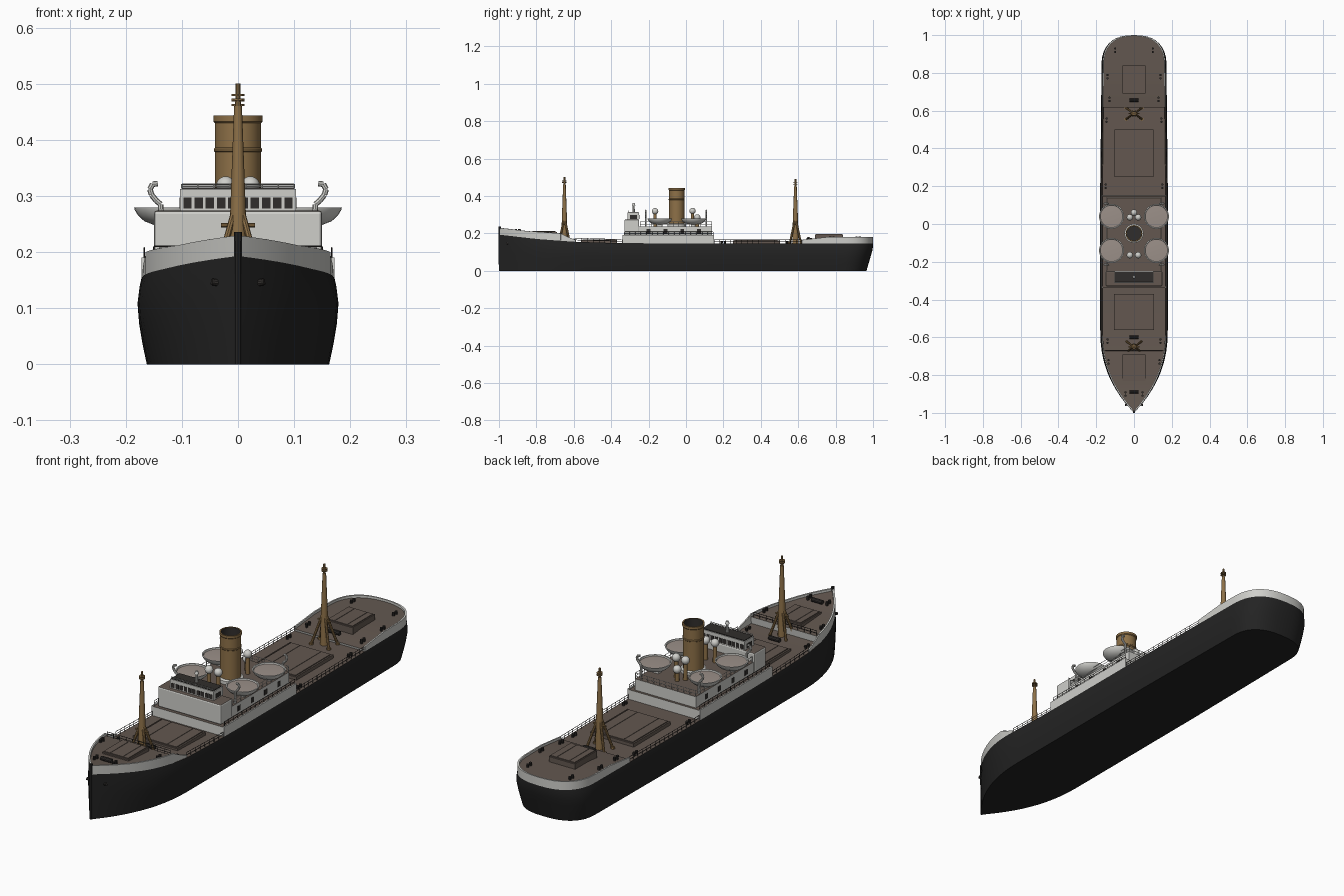
import bpy, bmesh, math
from mathutils import Vector, Matrix

if "Cube" in bpy.data.objects:
    bpy.data.objects.remove(bpy.data.objects["Cube"])


def mat(name, r, g, b):
    m = bpy.data.materials.new(name)
    m.diffuse_color = (r, g, b, 1)
    m.use_nodes = True
    m.node_tree.nodes["Principled BSDF"].inputs["Base Color"].default_value = m.diffuse_color
    return m


BLACK = mat("hull_black", .017, .017, .017)
WHITE = mat("paint_white", .62, .62, .59)
DECK = mat("deck_brown", .125, .097, .08)
BUFF = mat("buff", .27, .165, .065)
COVER = mat("boat_cover", .33, .28, .25)
DARK = mat("dark_metal", .03, .027, .025)


def finish(name, bm, mats, smooth=True):
    bmesh.ops.remove_doubles(bm, verts=bm.verts, dist=1e-5)
    bmesh.ops.recalc_face_normals(bm, faces=bm.faces)
    me = bpy.data.meshes.new(name)
    bm.to_mesh(me)
    bm.free()
    ob = bpy.data.objects.new(name, me)
    bpy.context.collection.objects.link(ob)
    for m in mats:
        me.materials.append(m)
    if smooth:
        bpy.context.view_layer.objects.active = ob
        ob.select_set(True)
        bpy.ops.object.shade_smooth_by_angle(angle=math.radians(35))
        ob.select_set(False)
    return ob


def add_box(bm, x0, x1, y0, y1, z0, z1):
    M = Matrix.Translation(((x0 + x1) / 2, (y0 + y1) / 2, (z0 + z1) / 2)) @ Matrix.Diagonal((x1 - x0, y1 - y0, z1 - z0, 1))
    return bmesh.ops.create_cube(bm, size=1, matrix=M)['verts']


def box(name, m, *dims, top=None):
    bm = bmesh.new()
    add_box(bm, *dims)
    if top:
        for f in bm.faces:
            f.material_index = int(f.calc_center_median().z > dims[5] - 1e-4)
    return finish(name, bm, [m, top] if top else [m], False)


def rod(bm, a, b, r1, r2=None, n=6):
    a, b = Vector(a), Vector(b)
    d = b - a
    M = Matrix.Translation((a + b) / 2) @ d.to_track_quat('Z', 'Y').to_matrix().to_4x4()
    bmesh.ops.create_cone(bm, cap_ends=True, segments=n, radius1=r1, radius2=r1 if r2 is None else r2,
                          depth=d.length, matrix=M)


def lathe(name, profile, m, loc, n=28, mats=None, rule=None):
    bm = bmesh.new()
    rings = [[bm.verts.new((r * math.cos(2 * math.pi * i / n) + loc[0], r * math.sin(2 * math.pi * i / n) + loc[1], z))
              for i in range(n)] for r, z in profile]
    for k, (p, q) in enumerate(zip(rings, rings[1:])):
        for i in range(n):
            f = bm.faces.new((p[i], p[(i + 1) % n], q[(i + 1) % n], q[i]))
            f.material_index = rule(k) if rule else 0
    return finish(name, bm, mats or [m])


# Hull plan outline and sheer
def width(y):
    if y < -.55:
        return .172 * (1 - (1 - max(0, (y + 1) / .45)) ** 2.4)
    if y > .84:
        return .165 * max(0, 1 - ((y - .84) / .16) ** 2.5) ** .4
    return .172 if y < .2 else .172 - .007 * (y - .2) / .64


def lerp_table(t, y):
    for (a, p), (b, q) in zip(t, t[1:]):
        if y <= b:
            return p + (q - p) * (y - a) / (b - a)
    return t[-1][1]


def sheer(y):
    return lerp_table([(-1, .193), (-.8, .17), (-.6, .155), (-.34, .147), (1, .145)], y)


YS = ([-1 + .45 * (i / 14) ** 1.3 for i in range(15)] + [-.4, -.2, 0, .2, .4, .6, .75]
      + [.84 + .16 * math.sin(k * math.pi / 20) for k in range(11)])


def loft(name, y0, y1, ring, mats, seg_mat):
    ys = [y0] + [y for y in YS if y0 + 1e-4 < y < y1 - 1e-4] + [y1]
    bm = bmesh.new()
    rings = [[bm.verts.new(p) for p in ring(y)] for y in ys]
    n = len(rings[0])
    for p, q in zip(rings, rings[1:]):
        for i in range(n):
            f = bm.faces.new((p[i], p[(i + 1) % n], q[(i + 1) % n], q[i]))
            f.material_index = seg_mat.get(i, 0)
    for y, r in ((y0, rings[0]), (y1, rings[-1])):
        if width(y) > .001:
            bm.faces.new(r)
    return finish(name, bm, mats)


def mirrored(half):
    return half + [(-x, y, z) for x, y, z in reversed(half)]


def hull_ring(y):
    half = []
    for t, k in ((0, .945), (.25, .99), (.5, 1.025), (.72, 1.04), (.9, 1.02), (1, 1)):
        z = sheer(y) * t
        s = max(0, (y - .6) / .4) ** 2 * max(0, 1 - z / .12)
        half.append((width(y) * k, y - .035 * s, z))
    return mirrored(half)


loft("hull", -1, 1, hull_ring, [BLACK, DECK], {5: 1})


# Raised hull sections: white sides, rim and a sunken deck
def tier(name, y0, y1, top, drop):
    def ring(y):
        w, wi, t = width(y), max(0, width(y) - .006), top(y)
        return mirrored([(w, y, sheer(y) - .002), (w, y, t), (wi, y * .995, t), (wi, y * .995, t - drop)])
    loft(name, y0, y1, ring, [WHITE, DECK], {3: 1})


tier("forecastle", -1, -.67, lambda y: lerp_table([(-1, .23), (-.85, .212), (-.67, .2)], y), .01)
tier("midcastle", -.34, .15, lambda y: .19, .003)
tier("poop", .62, 1, lambda y: lerp_table([(.62, .165), (.69, .172), (.7, .179), (1, .181)], y), .01)
bm = bmesh.new()
rod(bm, (0, -.995, .0), (0, -.995, .236), .006, .007, 8)
finish("stem_post", bm, [BLACK])

# Sloping bulwark wings beside the forecastle break
for s in (-1, 1):
    bm = bmesh.new()
    pts = [(-.67, .15), (-.59, .15), (-.59, .165), (-.63, .18), (-.67, .2)]
    f = bm.faces.new([bm.verts.new((s * (width(y) - .001), y, z)) for y, z in pts])
    e = bmesh.ops.extrude_face_region(bm, geom=[f])
    bmesh.ops.translate(bm, vec=(-s * .005, 0, 0), verts=[v for v in e['geom'] if isinstance(v, bmesh.types.BMVert)])
    finish("break_bulwark", bm, [WHITE], False)


# Cargo hatches with a coaming and raised cover panel
def hatch(name, hx, y0, y1, z0, z1):
    box(name + "_coaming", DECK, -hx, hx, y0, y1, z0, z1 - .004)
    box(name + "_cover", DECK, -hx * .93, hx * .93, y0 + .006, y1 - .006, z1 - .004, z1)
    bm = bmesh.new()
    for s in (-1, 1):
        add_box(bm, s * hx - .002, s * hx + .002, y0, y1, z0, z1 - .002)
    for x in (-.5, .5):
        add_box(bm, x * hx - .0015, x * hx + .0015, y0 + .01, y1 - .01, z1, z1 + .0015)
    finish(name + "_battens", bm, [DECK], False)


hatch("forecastle_hatch", .06, -.83, -.69, .185, .21)
hatch("fore_hatch", .103, -.56, -.37, .14, .166)
hatch("aft_hatch", .1, .25, .5, .14, .163)
hatch("poop_hatch", .06, .69, .84, .16, .196)

# Deckhouse, bridge front and wheelhouse
box("deckhouse", WHITE, -.145, .145, -.26, .14, .188, .236, top=DECK)
b = box("bridge_front", WHITE, -.15, .15, -.33, -.25, .188, .274, top=DECK)
mod = b.modifiers.new("bevel", 'BEVEL')
mod.width = .006
mod.segments = 2
box("wheelhouse", WHITE, -.103, .103, -.312, -.25, .274, .312)
box("wheelhouse_roof", DARK, -.1, .1, -.309, -.253, .311, .315)
bm = bmesh.new()
for i in range(10):
    x = -.09 + i * .02
    for y in (-.3125, -.2495):
        add_box(bm, x - .0075, x + .0075, y - .001, y + .001, .278, .297)
for s in (-1, 1):
    add_box(bm, s * .103 - .001, s * .103 + .001, -.3, -.262, .278, .297)
finish("wheelhouse_windows", bm, [DARK], False)
bm = bmesh.new()
rod(bm, (0, -.28, .31), (0, -.28, .35), .007, .005, 10)
rod(bm, (0, -.28, .35), (0, -.28, .362), .009, .005, 10)
finish("binnacle", bm, [WHITE])
bm = bmesh.new()
for s in (-1, 1):
    for y in (-.2, -.11, -.02, .07):
        add_box(bm, s * .145 - .001, s * .145 + .001, y - .01, y + .01, .2, .222)
finish("deckhouse_windows", bm, [DARK], False)

# Funnel with bands and a dark throat
R = .041
lathe("funnel", [(R, .23), (R, .378), (R + .002, .38), (R + .002, .384), (R, .386), (R, .43), (R + .003, .433),
                 (R + .003, .443), (R - .003, .443), (R - .003, .4), (0, .4)], None, (0, -.05), 32,
      [BUFF, DARK], lambda k: int(k >= 8))
lathe("funnel_base", [(.05, .235), (.05, .25), (R, .254)], WHITE, (0, -.05), 32)

# Round boats, their cradles and davits
for s in (-1, 1):
    for y in (-.14, .04):
        lathe("boat", [(0, .246), (.03, .248), (.048, .255), (.059, .265), (.065, .275), (.066, .279), (.061, .279),
                       (.059, .274), (0, .277)], None, (s * .119, y), 32, [WHITE, COVER], lambda k: int(k >= 7))
        box("boat_cradle", WHITE, s * .115 - .02, s * .115 + .02, y - .012, y + .012, .235, .25)
    for y in (-.215, .108):
        bm = bmesh.new()
        path = [(.136, .236), (.138, .285), (.146, .292), (.154, .302), (.157, .312), (.152, .321), (.143, .322)]
        for (x0, z0), (x1, z1) in zip(path, path[1:]):
            rod(bm, (s * x0, y, z0), (s * x1, y, z1), .005, .005, 8)
        finish("davit", bm, [WHITE])

# Ventilators with round heads
for x, y, h in ((-.022, -.165, .318), (.022, -.165, .318), (-.022, .035, .32), (.022, .035, .32), (0, .06, .285)):
    bm = bmesh.new()
    rod(bm, (x, y, .235), (x, y, h), .009, .008, 12)
    finish("ventilator_pipe", bm, [BUFF])
    bm = bmesh.new()
    bmesh.ops.create_uvsphere(bm, u_segments=16, v_segments=10, radius=.017, matrix=Matrix.Translation((x, y, h)))
    finish("ventilator_head", bm, [WHITE])

# Masts with splayed legs and crosstrees
for y, top in ((-.65, .5), (.585, .49)):
    bm = bmesh.new()
    rod(bm, (0, y, .145), (0, y, .27), .017, .014, 12)
    rod(bm, (0, y, .27), (0, y, top - .04), .014, .007, 12)
    rod(bm, (0, y, top - .04), (0, y, top), .0055, .0045, 10)
    for z in (top - .03, top - .022):
        rod(bm, (0, y, z), (0, y, z + .004), .012, .012, 10)
    for sx in (-1, 1):
        for sy in (-1, 1):
            rod(bm, (sx * .042, y + sy * .03, .145), (sx * .008, y + sy * .004, .268), .0055, .0055, 8)
            rod(bm, (sx * .042, y + sy * .03, .145), (sx * .042, y + sy * .03, .153), .009, .009, 8)
    rod(bm, (-.03, y, .248), (.03, y, .248), .004, .004, 6)
    finish("mast", bm, [BUFF])


# Railings
def railing(name, pts, h, m, gap=.03):
    bm = bmesh.new()
    for a, b in zip(pts, pts[1:]):
        a, b = Vector(a), Vector(b)
        n = max(1, round((b - a).length / gap))
        for i in range(n + 1):
            p = a.lerp(b, i / n)
            rod(bm, p, p + Vector((0, 0, h)), .0013, .0013, 4)
        for k in (.5, 1):
            up = Vector((0, 0, h * k))
            rod(bm, a + up, b + up, .0013, .0013, 4)
    finish(name, bm, [m], False)


for s in (-1, 1):
    for y0, y1 in ((-.59, -.34), (.15, .62)):
        ys = [y0 + (y1 - y0) * i / 4 for i in range(5)]
        railing("well_rail", [(s * (width(y) - .004), y, sheer(y)) for y in ys], .02, DARK)
    railing("midcastle_rail", [(s * .167, -.33, .188), (s * .167, .145, .188)], .02, DARK)
    railing("boat_deck_rail", [(s * .143, -.245, .235), (s * .143, .138, .235), (0, .138, .235)], .026, WHITE)
railing("bridge_rail", [(-.1, -.309, .313), (.1, -.309, .313)], .008, WHITE)
railing("forecastle_rail", [(-.15, -.672, .19), (.15, -.672, .19)], .02, DARK)

# Bollards, winches and hawse pipes
bm = bmesh.new()
for y, x, z in ((-.9, .045, .207), (-.73, .135, .192), (-.62, .14, .152), (.2, .15, .143), (.55, .145, .143),
                (.66, .13, .16), (.78, .14, .168), (.92, .1, .168)):
    for s in (-1, 1):
        for d in (-.009, .009):
            rod(bm, (s * x, y + d, z - .005), (s * x, y + d, z + .016), .005, .006, 8)
for y, z in ((-.89, .215), (-.6, .163), (.655, .172)):
    rod(bm, (-.025, y, z), (.025, y, z), .009, .009, 10)
for s in (-1, 1):
    rod(bm, (s * .035, -.955, .145), (s * .047, -.958, .147), .006, .006, 10)
finish("deck_fittings", bm, [DARK])
